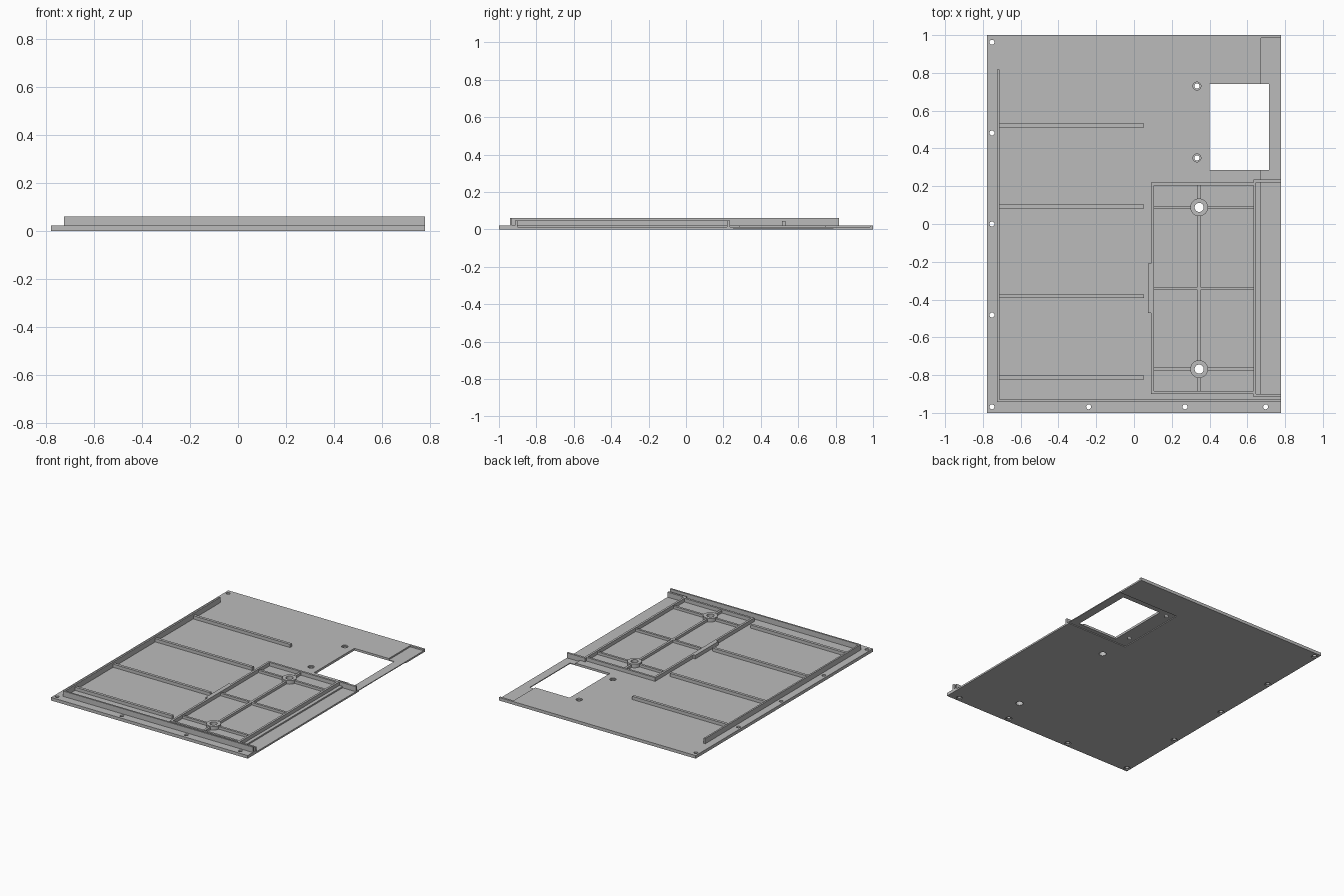
import bpy, bmesh, math
from mathutils import Matrix

if "Cube" in bpy.data.objects:
    bpy.data.objects.remove(bpy.data.objects["Cube"])

grey = bpy.data.materials.new("plain grey")
grey.use_nodes = True
COLOUR = (0.5, 0.5, 0.5, 1)
grey.diffuse_color = COLOUR
grey.node_tree.nodes["Principled BSDF"].inputs["Base Color"].default_value = COLOUR

TOP = 0.022      # top of the base plate
STEP = 0.012     # top of the lowered edge strip


def finish(name, bm):
    me = bpy.data.meshes.new(name)
    bm.to_mesh(me)
    bm.free()
    me.materials.append(grey)
    ob = bpy.data.objects.new(name, me)
    bpy.context.scene.collection.objects.link(ob)
    return ob


def box(name, x0, x1, y0, y1, z0, z1):
    bm = bmesh.new()
    m = Matrix.Translation(((x0 + x1) / 2, (y0 + y1) / 2, (z0 + z1) / 2))
    bmesh.ops.create_cube(bm, size=1, matrix=m @ Matrix.Diagonal((x1 - x0, y1 - y0, z1 - z0, 1)))
    return finish(name, bm)


def cylinder(name, x, y, r, z0, z1, r_top=None):
    bm = bmesh.new()
    bmesh.ops.create_cone(bm, cap_ends=True, segments=32, radius1=r, radius2=r_top or r,
                          depth=z1 - z0, matrix=Matrix.Translation((x, y, (z0 + z1) / 2)))
    return finish(name, bm)


def cut(target, *cutters):
    for c in cutters:
        mod = target.modifiers.new("cut", 'BOOLEAN')
        mod.operation = 'DIFFERENCE'
        mod.solver = 'EXACT'
        mod.object = c
        bpy.context.view_layer.objects.active = target
        bpy.ops.object.modifier_apply(modifier=mod.name)
        bpy.data.objects.remove(c)


def smooth(ob):
    bpy.ops.object.select_all(action='DESELECT')
    ob.select_set(True)
    bpy.context.view_layer.objects.active = ob
    bpy.ops.object.shade_smooth_by_angle(angle=math.radians(30))


# Base plate: lowered edge strip on top, shallow recess below, window
plate = box("base_plate", -0.777, 0.777, -1, 1, 0, TOP)
cut(plate,
    box("strip_cutter", 0.672, 0.9, -0.9, 0.985, STEP, 0.1),
    box("recess_cutter", 0.29, 0.9, 0.255, 0.785, -0.1, 0.006),
    box("window_cutter", 0.40, 0.715, 0.287, 0.742, -0.1, 0.1))

# Edge screw holes, counterbored from below
edge_holes = [(-0.752, y) for y in (0.962, 0.482, 0, -0.482, -0.968)]
edge_holes += [(x, -0.968) for x in (-0.24, 0.27, 0.697)]
for x, y in edge_holes:
    cut(plate, cylinder("hole_cutter", x, y, 0.013, -0.1, 0.1),
        cylinder("bore_cutter", x, y, 0.021, -0.1, 0.007))

# Countersunk holes beside the window
for y in (0.73, 0.35):
    cut(plate, cylinder("hole_cutter", 0.333, y, 0.014, -0.1, 0.1),
        cylinder("sink_cutter", 0.333, y, 0.021, 0.014, 0.1))

# Holes through the two bosses
BOSSES = [(0.345, 0.088), (0.345, -0.768)]
for x, y in BOSSES:
    cut(plate, cylinder("hole_cutter", x, y, 0.024, -0.1, 0.1))
smooth(plate)

# Tall walls along the side and the front
Z = TOP - 0.002
box("side_wall", -0.724, -0.712, -0.942, 0.818, Z, 0.06)
box("front_wall", -0.712, 0.777, -0.942, -0.930, Z, 0.06)

# Long cross ribs
for i, y in enumerate((0.522, 0.093, -0.382, -0.813)):
    box(f"cross_rib_{i + 1}", -0.712, 0.053, y - 0.01, y + 0.01, Z, 0.045)

# Rectangular frame with its outer wall and end tabs
H = 0.048
box("frame_left", 0.09, 0.105, -0.9, 0.22, Z, H)
box("frame_right", 0.632, 0.647, -0.915, 0.235, Z, H)
box("frame_back", 0.105, 0.632, 0.205, 0.22, Z, H)
box("frame_front", 0.105, 0.632, -0.9, -0.885, Z, H)
box("frame_side_tab", 0.074, 0.09, -0.47, -0.21, Z, H)
for side, y in (("back", 0.22), ("front", -0.915)):
    box(side + "_end_tab", 0.647, 0.777, y, y + 0.015, STEP - 0.002, H)

# Ribs inside the frame, cleared around the boss holes
RIB = 0.04
ribs = [box("frame_long_rib", 0.337, 0.353, -0.885, 0.205, Z, RIB)]
for i, y in enumerate((0.088, -0.342, -0.768)):
    for side, x0, x1 in (("left", 0.105, 0.337), ("right", 0.353, 0.632)):
        ribs.append(box(f"frame_{side}_rib_{i + 1}", x0, x1, y - 0.008, y + 0.008, Z, RIB))
for rib in ribs:
    for x, y in BOSSES:
        if rib.name == "frame_long_rib" or rib.name.endswith("_1" if y > 0 else "_3"):
            cut(rib, cylinder("clear_cutter", x, y, 0.035, -0.1, 0.1))

# Round bosses
for i, (x, y) in enumerate(BOSSES):
    boss = cylinder(f"boss_{i + 1}", x, y, 0.047, Z, H)
    cut(boss, cylinder("hole_cutter", x, y, 0.024, -0.1, 0.1))
    smooth(boss)
